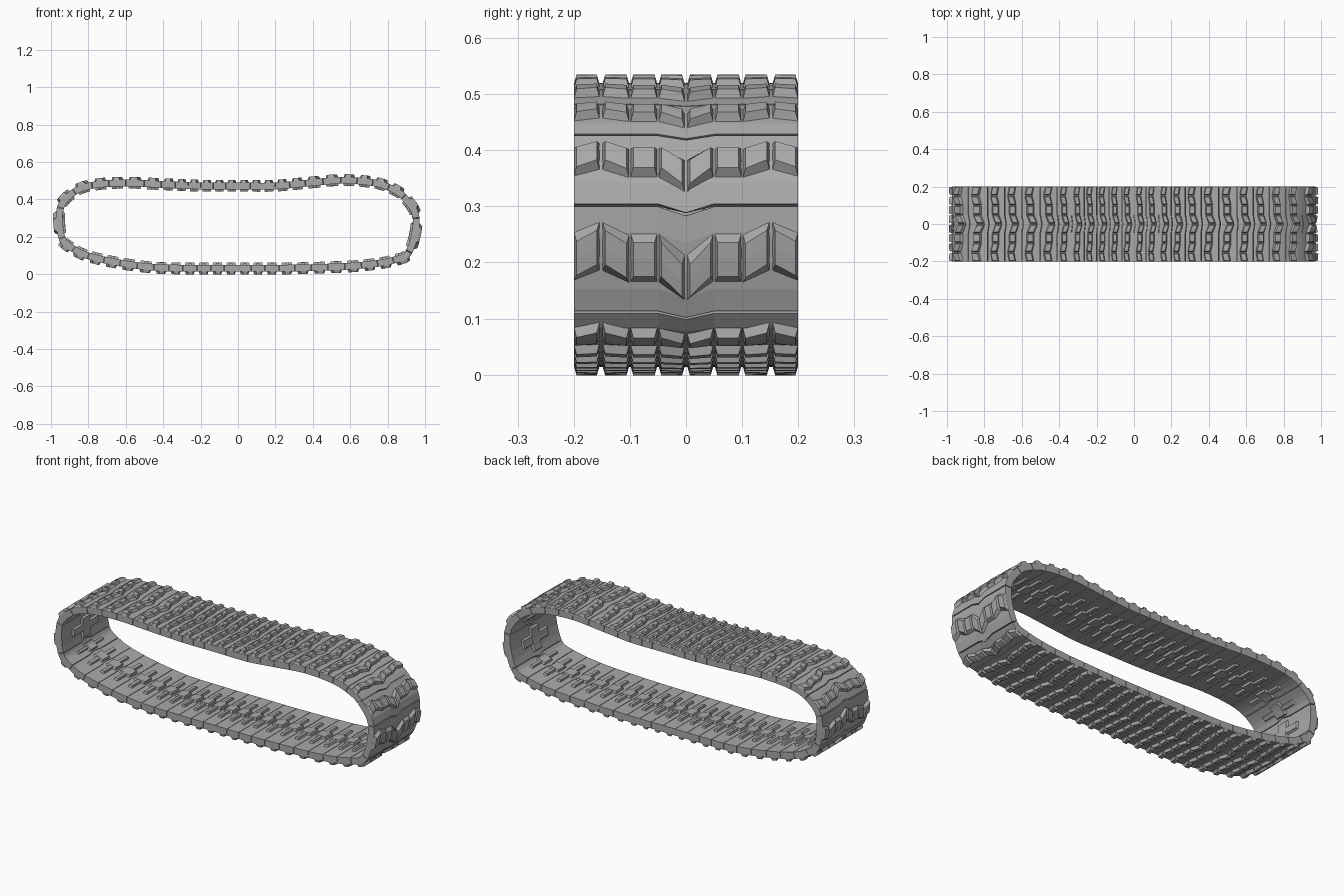
import bpy, bmesh
from mathutils import Vector

cube = bpy.data.objects.get("Cube")
if cube:
    bpy.data.objects.remove(cube, do_unlink=True)

# Loop centreline: x, z, number of links up to the next point
PATH = [(-.942, .195, 1), (-.95, .355, 1), (-.875, .44, 1), (-.78, .475, 2),
        (-.6, .488, 2), (-.41, .48, 3), (-.2, .472, 3), (0, .472, 3),
        (.2, .472, 2), (.36, .486, 2), (.55, .502, 2), (.72, .49, 1),
        (.805, .465, 1), (.885, .415, 1), (.953, .3, 1), (.915, .12, 1),
        (.83, .075, 2), (.66, .048, 2), (.48, .038, 3), (.22, .032, 3),
        (0, .032, 3), (-.22, .032, 3), (-.45, .037, 2), (-.63, .06, 2),
        (-.8, .098, 1), (-.88, .135, 1)]
COUNT = sum(p[2] for p in PATH)
HALF_WIDTH, PLATE, CLEAT, GUIDE = .2, .018, .033, .029


def centre(t):
    """Point on the closed loop, measured in links."""
    t %= COUNT
    i = 0
    while t >= PATH[i][2]:
        t -= PATH[i][2]
        i += 1
    q = [PATH[(i + k) % len(PATH)] for k in (-1, 0, 1, 2)]
    a, b, c, d = [Vector((p[0], p[1])) for p in q]
    n = q[1][2]
    s = t / n
    m0 = (c - a) / (q[0][2] + n) * n
    m1 = (d - b) / (n + q[2][2]) * n
    return ((2*s**3 - 3*s**2 + 1) * b + (s**3 - 2*s**2 + s) * m0
            + (3*s**2 - 2*s**3) * c + (s**3 - s**2) * m1)


def warp(t, y, h):
    """Place a point at link position t, across y, height h outwards."""
    p = centre(t)
    d = (centre(t + .05) - centre(t - .05)).normalized()
    return Vector((p.x - d.y * h, y, p.y + d.x * h))


def slab(bm, link, cols, h0, h1, steps, bevel=0, inset=0):
    """Closed slab; cols holds (y, start, end) across the belt, top face tapered."""
    grids = []
    for h, b, e in ((h0, 0, 0), (h1, bevel, inset)):
        grid = []
        for j, (y, u0, u1) in enumerate(cols):
            y += e if j == 0 else -e if j == len(cols) - 1 else 0
            u0, u1 = u0 + b, u1 - b
            grid.append([bm.verts.new(warp(link + u0 + (u1 - u0) * k / steps, y, h))
                         for k in range(steps + 1)])
        grids.append(grid)
    lo, hi = grids
    n = len(cols) - 1
    for j in range(n):
        for k in range(steps):
            for g in grids:
                bm.faces.new((g[j][k], g[j+1][k], g[j+1][k+1], g[j][k+1]))
        for k in (0, steps):
            bm.faces.new((lo[j][k], lo[j+1][k], hi[j+1][k], hi[j][k]))
    for j in (0, n):
        for k in range(steps):
            bm.faces.new((lo[j][k], lo[j][k+1], hi[j][k+1], hi[j][k]))


def finish(bm, name, mat):
    bmesh.ops.recalc_face_normals(bm, faces=bm.faces)
    mesh = bpy.data.meshes.new(name)
    bm.to_mesh(mesh)
    bm.free()
    mesh.materials.append(mat)
    bpy.context.collection.objects.link(bpy.data.objects.new(name, mesh))


grey = bpy.data.materials.new("track_grey")
grey.use_nodes = True
grey.diffuse_color = (.4, .4, .4, 1)
grey.node_tree.nodes["Principled BSDF"].inputs["Base Color"].default_value = (.4, .4, .4, 1)

plates, cleats, guides = bmesh.new(), bmesh.new(), bmesh.new()

# Cleat blocks on one half: inner y, outer y, and their shift along the belt
BLOCKS = [(.002, .049, .2, .02), (.051, .099, .02, .02),
          (.101, .149, .03, -.08), (.154, HALF_WIDTH, -.08, .01)]

for link in range(COUNT):
    # Belt plate with chevron ends
    slab(plates, link, [(y, .015 + s, .985 + s) for y, s in
                        ((-HALF_WIDTH, 0), (-.05, 0), (0, .09), (.05, 0), (HALF_WIDTH, 0))],
         -PLATE, PLATE, 4)
    # Zigzag row of tread cleats
    for y0, y1, s0, s1 in BLOCKS:
        for side in (-1, 1):
            cols = sorted((side * y, .24 + s, .66 + s) for y, s in ((y0, s0), (y1, s1)))
            slab(cleats, link, cols, PLATE - .002, CLEAT, 2, .07, .005)
    # Inner guide: cross bar and a longer central stem
    slab(guides, link, [(-.11, .36, .64), (.11, .36, .64)], 2e-3 - PLATE, -GUIDE, 2, .04, .005)
    slab(guides, link, [(-.035, .14, .86), (.035, .14, .86)], 2e-3 - PLATE, -GUIDE - .001, 4, .04, .005)

finish(plates, "belt_plates", grey)
finish(cleats, "tread_cleats", grey)
finish(guides, "inner_guides", grey)
